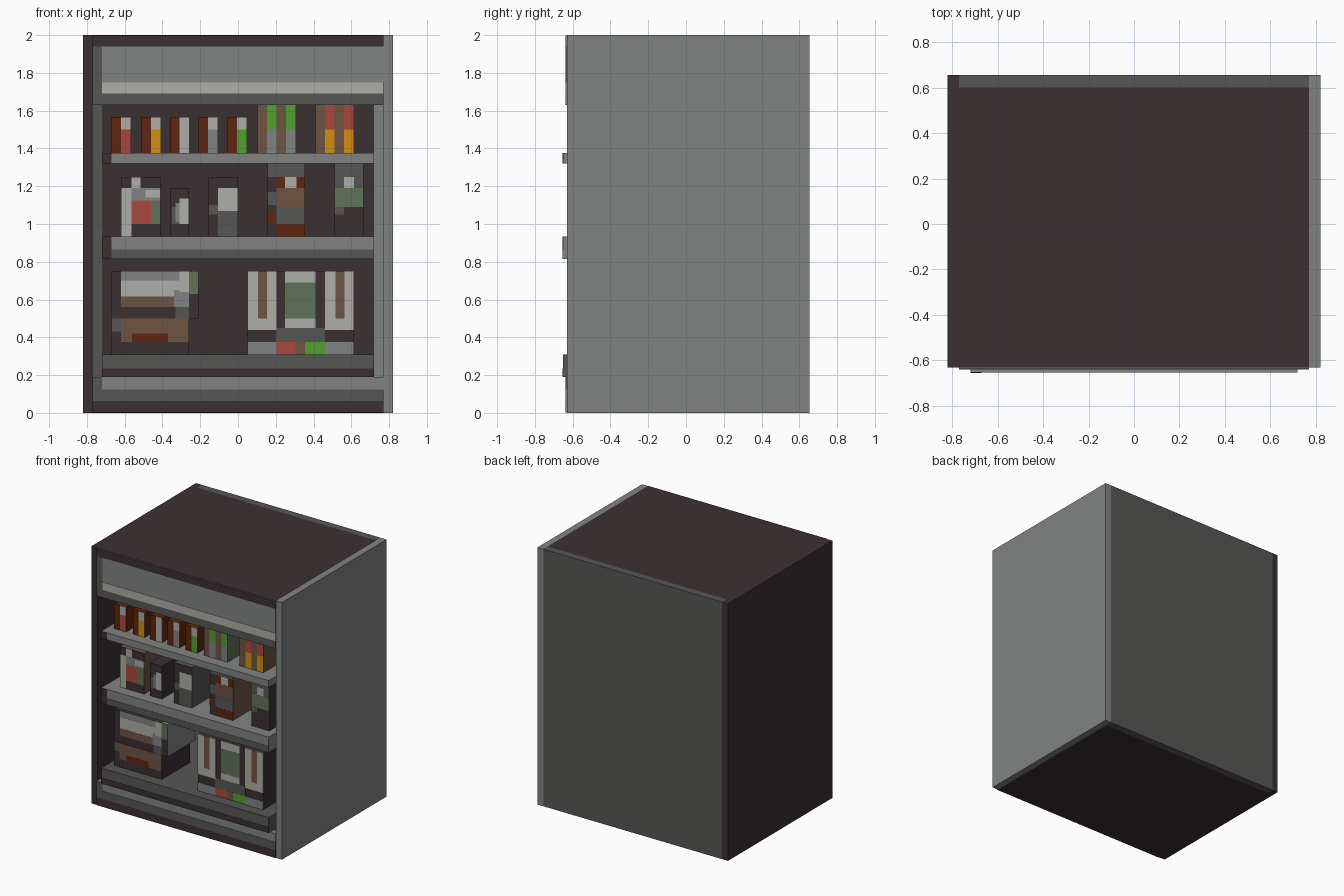
import bpy, bmesh
from mathutils import Matrix, Vector

# ---- ten flat colours (sRGB in, linear out) ----
PALETTE = {
    "dark": (59, 48, 50), "dark_grey": (86, 87, 85), "mid_grey": (128, 132, 130),
    "light_grey": (174, 173, 168), "red": (168, 73, 63), "yellow": (208, 143, 16),
    "green": (81, 161, 46), "sage": (96, 114, 88), "brown": (110, 84, 66),
    "rust": (95, 38, 14),
}
NAMES = list(PALETTE)


def linear(c):
    c /= 255
    return c / 12.92 if c <= 0.04045 else ((c + 0.055) / 1.055) ** 2.4


MATS = []
for n, rgb in PALETTE.items():
    m = bpy.data.materials.new(n)
    m.diffuse_color = (*[linear(c) for c in rgb], 1)
    MATS.append(m)


def add_box(bm, x0, x1, y0, y1, z0, z1, colour):
    mat = Matrix.Translation(((x0 + x1) / 2, (y0 + y1) / 2, (z0 + z1) / 2)) \
        @ Matrix.Diagonal(Vector((x1 - x0, y1 - y0, z1 - z0, 1)))
    verts = bmesh.ops.create_cube(bm, size=1, matrix=mat)["verts"]
    for f in {f for v in verts for f in v.link_faces}:
        f.material_index = NAMES.index(colour)


def part(name, box, colour, patches=()):
    """Box (x0,x1,y0,y1,z0,z1) with thin coloured plates (x0,x1,z0,z1,colour) on its front."""
    bm = bmesh.new()
    add_box(bm, *box, colour)
    for i, (x0, x1, z0, z1, c) in enumerate(patches):
        add_box(bm, x0, x1, box[2] - 0.002 - 0.0004 * i, box[2] + 0.001, z0, z1, c)
    me = bpy.data.meshes.new(name)
    bm.to_mesh(me)
    bm.free()
    for m in MATS:
        me.materials.append(m)
    ob = bpy.data.objects.new(name, me)
    bpy.context.collection.objects.link(ob)
    return ob


# ---- cabinet shell ----
part("left_panel", (-0.82, -0.77, -0.63, 0.655, 0, 2), "dark")
part("right_panel", (0.77, 0.82, -0.63, 0.655, 0, 2), "mid_grey")
part("back_panel", (-0.77, 0.77, 0.6, 0.655, 0, 2), "dark_grey", [
    (-0.72, 0.72, 0.19, 1.63, "dark"), (0.72, 0.77, 0.19, 1.63, "mid_grey")])
part("roof", (-0.77, 0.77, -0.63, 0.6, 1.95, 2), "dark")
part("floor", (-0.77, 0.77, -0.63, 0.6, 0, 0.05), "dark")

# ---- header and base fronts ----
part("header", (-0.77, 0.77, -0.636, -0.585, 1.63, 1.998), "mid_grey", [
    (-0.77, 0.77, 1.94, 1.998, "dark"), (-0.77, 0.77, 1.63, 1.69, "dark_grey"),
    (-0.72, 0.77, 1.69, 1.75, "light_grey"), (-0.77, -0.72, 1.69, 1.94, "dark_grey")])
part("base_front", (-0.77, 0.77, -0.636, -0.585, 0.002, 0.19), "mid_grey", [
    (-0.77, 0.77, 0.002, 0.063, "dark"), (-0.77, 0.77, 0.063, 0.125, "dark_grey"),
    (-0.77, -0.72, 0.125, 0.19, "dark_grey")])

# ---- shelves ----
part("bottom_shelf", (-0.72, 0.72, -0.652, 0.6, 0.19, 0.31), "dark_grey", [
    (-0.72, 0.72, 0.19, 0.235, "dark")])
part("middle_shelf", (-0.72, 0.72, -0.652, 0.6, 0.815, 0.935), "mid_grey", [
    (-0.72, 0.72, 0.815, 0.865, "dark_grey"), (-0.72, -0.67, 0.815, 0.935, "dark")])
part("top_shelf", (-0.72, 0.72, -0.652, 0.6, 1.32, 1.375), "mid_grey", [
    (-0.72, -0.67, 1.32, 1.375, "dark")])

FRONT, REAR = -0.565, -0.22


def goods(name, x0, x1, z0, z1, colour, patches):
    return part(name, (x0, x1, FRONT, REAR, z0, z1), colour, patches)


# ---- top row: five cartons, two wide striped packs ----
for i, (x, c) in enumerate(zip((-0.67, -0.51, -0.36, -0.21, -0.055),
                               ("red", "yellow", "light_grey", "mid_grey", "green"))):
    goods(f"carton_{i + 1}", x, x + 0.103, 1.375, 1.567, "rust", [
        (x + 0.05, x + 0.103, 1.375, 1.5, c),
        (x + 0.05, x + 0.103, 1.5, 1.567, "light_grey")])
for x, top, low, side in ((0.103, "green", "mid_grey", "sage"), (0.41, "red", "yellow", "brown")):
    stripes = [(x, x + 0.205, 1.375, 1.64, "brown")]
    for s in (x + 0.05, x + 0.152):
        stripes += [(s, s + 0.052, 1.5, 1.64, top), (s, s + 0.052, 1.375, 1.5, low)]
    goods(f"{top}_striped_pack", x, x + 0.205, 1.375, 1.64, side, stripes)

# ---- middle row: bottles and jars ----
goods("snack_box", -0.62, -0.41, 0.935, 1.25, "brown", [
    (-0.62, -0.41, 0.935, 1.25, "dark"), (-0.62, -0.565, 0.935, 1.19, "light_grey"),
    (-0.565, -0.515, 1.19, 1.25, "light_grey"), (-0.565, -0.41, 1.125, 1.19, "mid_grey"),
    (-0.49, -0.41, 1.14, 1.18, "light_grey"), (-0.565, -0.46, 1.0, 1.125, "red"),
    (-0.46, -0.41, 1.0, 1.125, "sage")])
goods("small_jar", -0.36, -0.26, 0.935, 1.19, "dark", [
    (-0.35, -0.31, 1.0, 1.09, "dark_grey"), (-0.33, -0.31, 1.01, 1.11, "mid_grey"),
    (-0.31, -0.26, 1.0, 1.135, "light_grey")])
goods("cup", -0.155, 0.0, 0.935, 1.25, "dark_grey", [
    (-0.155, 0.0, 0.935, 1.25, "dark"), (-0.105, 0.0, 0.935, 1.07, "dark_grey"),
    (-0.155, -0.105, 1.05, 1.1, "dark_grey"), (-0.105, 0.0, 1.07, 1.19, "light_grey")])
goods("brown_bottle", 0.155, 0.355, 0.935, 1.32, "brown", [
    (0.155, 0.355, 0.935, 1.25, "dark"), (0.155, 0.355, 1.25, 1.32, "dark_grey"),
    (0.205, 0.355, 1.19, 1.25, "rust"), (0.25, 0.31, 1.19, 1.25, "light_grey"),
    (0.205, 0.355, 1.09, 1.19, "brown"), (0.155, 0.21, 1.1, 1.17, "dark_grey"),
    (0.205, 0.355, 1.0, 1.09, "dark_grey"), (0.155, 0.2, 1.0, 1.065, "rust"),
    (0.205, 0.355, 0.935, 1.0, "rust")])
goods("sage_bottle", 0.51, 0.665, 0.935, 1.32, "dark", [
    (0.51, 0.665, 1.19, 1.32, "dark_grey"), (0.56, 0.615, 1.19, 1.25, "light_grey"),
    (0.51, 0.665, 1.09, 1.19, "sage"), (0.51, 0.56, 1.05, 1.09, "dark_grey")])

# ---- bottom row: coffee set and tall gift box ----
goods("loaf_box", -0.67, -0.26, 0.31, 0.75, "dark", [
    (-0.62, -0.26, 0.70, 0.75, "mid_grey"), (-0.62, -0.26, 0.615, 0.70, "light_grey"),
    (-0.62, -0.34, 0.56, 0.615, "brown"), (-0.34, -0.26, 0.56, 0.65, "mid_grey"),
    (-0.31, -0.26, 0.64, 0.75, "light_grey"), (-0.67, -0.62, 0.43, 0.5, "dark_grey"),
    (-0.33, -0.26, 0.5, 0.56, "dark_grey"), (-0.62, -0.26, 0.375, 0.5, "brown"),
    (-0.56, -0.37, 0.375, 0.42, "rust")])
goods("loaf_box_end", -0.26, -0.21, 0.5, 0.75, "mid_grey", [
    (-0.26, -0.21, 0.5, 0.63, "dark"), (-0.26, -0.21, 0.63, 0.75, "sage")])

tall = [(0.25, 0.41, 0.69, 0.75, "light_grey"), (0.25, 0.41, 0.5, 0.69, "sage"),
        (0.25, 0.41, 0.45, 0.5, "light_grey"), (0.2, 0.46, 0.375, 0.45, "dark_grey"),
        (0.2, 0.305, 0.31, 0.375, "red"), (0.305, 0.355, 0.31, 0.375, "brown"),
        (0.355, 0.46, 0.31, 0.375, "green")]
for x in (0.05, 0.46):
    tall += [(x, x + 0.155, 0.44, 0.75, "light_grey"), (x + 0.055, x + 0.103, 0.5, 0.75, "brown"),
             (x, x + 0.155, 0.31, 0.375, "mid_grey")]
goods("gift_box", 0.05, 0.615, 0.31, 0.75, "dark", tall)
